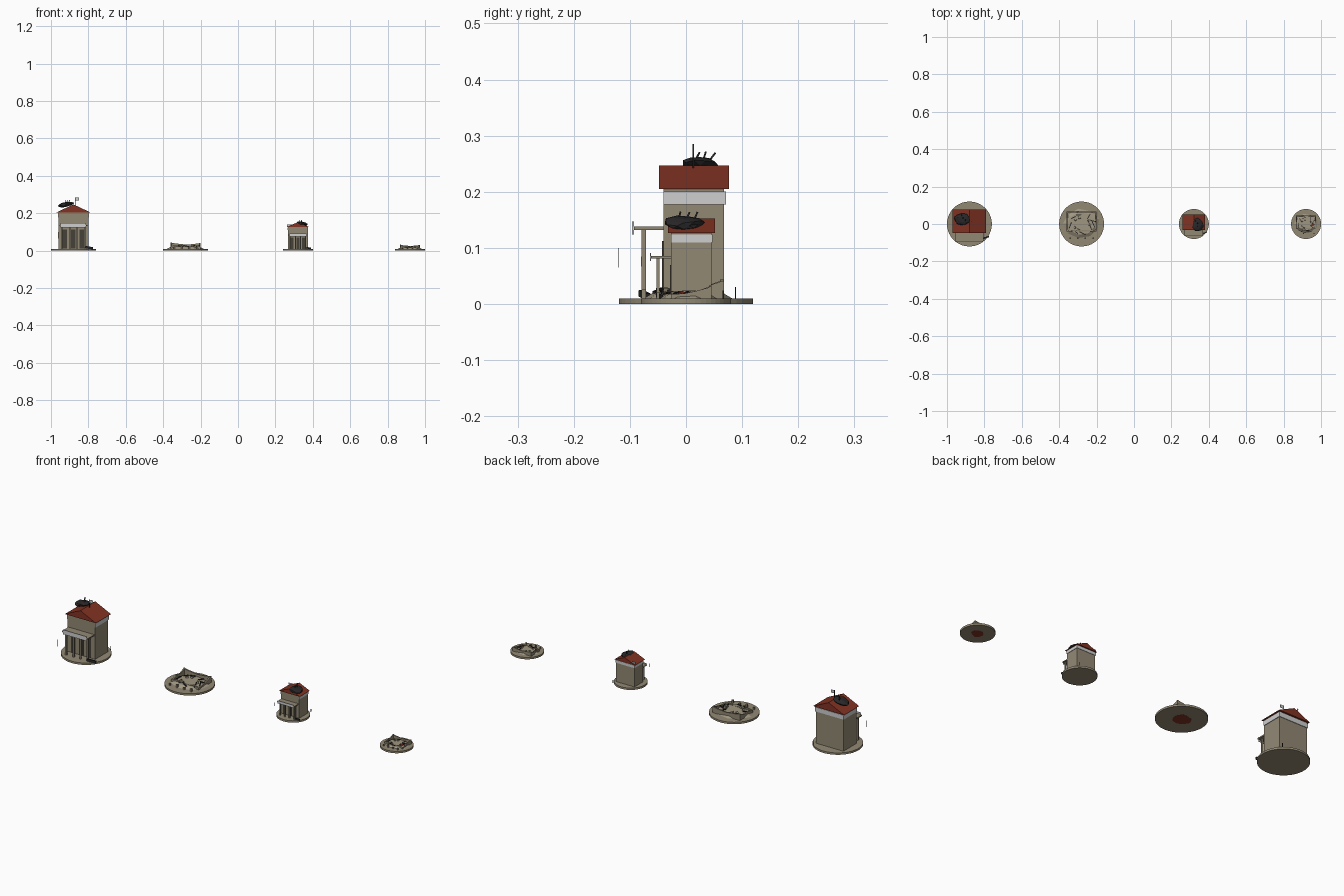
import bpy, bmesh, math, random
from mathutils import Matrix, Vector, Euler

if "Cube" in bpy.data.objects:
    bpy.data.objects.remove(bpy.data.objects["Cube"])
random.seed(4)

def mat(name, c):
    m = bpy.data.materials.new(name)
    m.diffuse_color = (*c, 1)
    m.use_nodes = True
    m.node_tree.nodes["Principled BSDF"].inputs["Base Color"].default_value = m.diffuse_color
    return m

STONE = mat("tan_stone", (.29, .25, .175))
PALE = mat("pale_rubble", (.35, .305, .22))
RED = mat("roof_red", (.22, .032, .016))
WHITE = mat("white_trim", (.62, .62, .62))
DARK = mat("charred_dark", (.022, .02, .02))
DOOR = mat("dark_door", (.06, .05, .04))

def finish(name, bm, m):
    bmesh.ops.recalc_face_normals(bm, faces=bm.faces)
    me = bpy.data.meshes.new(name)
    bm.to_mesh(me)
    bm.free()
    me.materials.append(m)
    ob = bpy.data.objects.new(name, me)
    bpy.context.collection.objects.link(ob)
    return ob

def box(name, m, x0, x1, y0, y1, z0, z1, rot=(0, 0, 0)):
    bm = bmesh.new()
    c = Vector(((x0 + x1) / 2, (y0 + y1) / 2, (z0 + z1) / 2))
    M = Matrix.Translation(c) @ Euler(rot).to_matrix().to_4x4() @ Matrix.Diagonal((x1 - x0, y1 - y0, z1 - z0, 1))
    bmesh.ops.create_cube(bm, size=1, matrix=M)
    return finish(name, bm, m)

def drum(name, m, x, y, z0, z1, r0, r1, n=48, sy=1, jitter=0):
    bm = bmesh.new()
    rings = [[], []]
    for i in range(n):
        a = 2 * math.pi * (i + .5) / n
        k = 1 + random.uniform(-jitter, jitter)
        for ring, r, z in ((rings[0], r0, z0), (rings[1], r1, z1)):
            ring.append(bm.verts.new((x + r * k * math.cos(a), y + r * k * sy * math.sin(a), z)))
    for ring in rings:
        bm.faces.new(ring)
    for i in range(n):
        j = (i + 1) % n
        bm.faces.new((rings[0][i], rings[0][j], rings[1][j], rings[1][i]))
    return finish(name, bm, m)

def prism(name, m, pts, push):
    # extrude a planar outline along a vector
    bm = bmesh.new()
    f = bm.faces.new([bm.verts.new(p) for p in pts])
    ext = bmesh.ops.extrude_face_region(bm, geom=[f])
    bmesh.ops.translate(bm, vec=push, verts=[v for v in ext["geom"] if isinstance(v, bmesh.types.BMVert)])
    return finish(name, bm, m)

def broken_wall(name, p, q, tops, push):
    # jagged top from heights spread evenly between p and q
    p, q = Vector(p), Vector(q)
    n = len(tops) - 1
    pts = [(*p, .009), (*q, .009)]
    for i in range(n, -1, -1):
        pts.append((*p.lerp(q, i / n), tops[i]))
    prism(name, STONE, pts, push)

def char_heap(name, x, y, z, rx, ry, rz, tilt):
    # lumpy charred wreckage with sticks
    bm = bmesh.new()
    M = Matrix.Translation((x, y, z)) @ Euler((0, tilt, 0)).to_matrix().to_4x4()
    bmesh.ops.create_icosphere(bm, subdivisions=2, radius=1)
    for v in bm.verts:
        k = random.uniform(.88, 1.08)
        v.co = M @ Vector((v.co.x * rx * k, v.co.y * ry * k, v.co.z * rz * k))
    finish(name, bm, DARK)
    for i in range(3):
        dx, dy, h = random.uniform(-.4, .4) * rx, (i - .5) * .4 * ry, rz * 1.8
        box(f"{name}_stick_{i}", DARK, x + dx - .0015, x + dx + .0015, y + dy - .0015, y + dy + .0015,
            z, z + h, (random.uniform(-.7, -.2), random.uniform(-.3, .3), 0))

def building(tag, cx, s, h):
    X = lambda v: cx + v * s
    def b(name, m, x0, x1, y0, y1, z0, z1):
        box(f"{tag}_{name}", m, X(x0), X(x1), y0 * s, y1 * s, z0 * h, z1 * h)
    drum(f"{tag}_base", STONE, cx, 0, 0, .01, .12 * s, .12 * s)
    b("body", STONE, -.08, .08, -.04, .068, .01, .206)
    # white band on the sides and back
    b("band_right", WHITE, .08, .083, -.04, .07, .177, .2)
    b("band_left", WHITE, -.083, -.08, -.04, .07, .177, .2)
    b("band_back", WHITE, -.083, .083, .068, .071, .177, .2)
    # gabled roof
    prism(f"{tag}_roof", RED, [(X(-.09), -.048 * s, .205 * h), (X(.09), -.048 * s, .205 * h),
                               (X(0), -.048 * s, .247 * h)], (0, .125 * s, 0))
    # porch
    b("canopy", STONE, -.075, .075, -.093, -.04, .132, .138)
    b("fascia", WHITE, -.068, .068, -.096, -.093, .124, .147)
    for i, x in enumerate((-.062, -.02, .02, .062)):
        b(f"column_{i}", STONE, x - .004, x + .004, -.079, -.071, .01, .133)
    for i, x in enumerate((-.045, 0, .045)):
        b(f"door_{i}", DOOR, x - .012, x + .012, -.043, -.04, .012, .112)

# large and small intact buildings
building("large", -.88, 1, 1)
building("small", .32, .667, .617)
char_heap("large_heap", -.92, .025, .247, .044, .033, .014, -.2)
char_heap("small_heap", .342, -.005, .145, .031, .036, .011, .2)

# flag, hanging strips and debris
box("flag_pole", DARK, -.871, -.869, .012, .014, .24, .285)
box("flag", WHITE, -.87, -.85, .0125, .0135, .268, .284)
box("small_flag", WHITE, .262, .288, .045, .046, .13, .14)
box("large_strip", DARK, -.962, -.96, -.12, -.119, .065, .1)
box("small_strip", DARK, .266, .268, -.08, -.079, .067, .085)
box("large_stake", DARK, -.801, -.799, .087, .089, .01, .03)
box("small_stake", DARK, .376, .378, .065, .067, .01, .024)
box("large_debris", DARK, -.82, -.775, -.078, -.07, .01, .022, (0, .15, .3))
box("small_debris", DARK, .365, .39, -.05, -.045, .01, .018, (0, .15, .3))

def ruin(tag, cx, s):
    X = lambda v: cx + v * s
    H = lambda *a: [.01 + v * s for v in a]
    drum(f"{tag}_base", STONE, cx, 0, 0, .01, .12 * s, .12 * s)
    drum(f"{tag}_underside_patch", RED, cx, 0, -.0004, .003, .045 * s, .045 * s, 9, .9, .12)
    drum(f"{tag}_mound", PALE, cx, .002 * s, .009, .01 + .011 * s, .098 * s, .074 * s, 9, .8, .07)
    # broken outer walls
    t = .007 * s
    broken_wall(f"{tag}_back_wall", (X(-.08), .068 * s), (X(.08), .068 * s),
                H(.034, .028, .026, .022, .024, .027, .031), (0, -t, 0))
    broken_wall(f"{tag}_left_wall", (X(-.08), -.04 * s), (X(-.08), .068 * s), H(.012, .022, .02, .034), (t, 0, 0))
    broken_wall(f"{tag}_right_wall", (X(.08), -.04 * s), (X(.08), .068 * s), H(.011, .013, .021, .031), (-t, 0, 0))
    broken_wall(f"{tag}_front_wall", (X(-.08), -.04 * s), (X(.08), -.04 * s),
                H(.014, .02, .012, .013, .011, .018, .011), (0, t, 0))
    # column stubs
    for i, x in enumerate((-.062, -.02, .02, .062)):
        box(f"{tag}_stub_{i}", STONE, X(x - .004), X(x + .004), -.079 * s, -.071 * s, .009, .01 + (.012 + .005 * (i % 2)) * s)
    # charred beams and loose stone
    for i in range(9):
        a = i * 2.4
        x, y = X(.062 * math.cos(a)), .05 * s * math.sin(a)
        L = random.uniform(.012, .02) * s
        w = .0022 * s
        z = .01 + .014 * s
        box(f"{tag}_beam_{i}", DARK, x - L, x + L, y - w, y + w, z - w, z + w,
            (0, random.uniform(-.3, .3), random.uniform(0, 3)))
    for i in range(6):
        a = i * 1.9 + .5
        x, y, r = X(.045 * math.cos(a)), .036 * s * math.sin(a), .006 * s
        box(f"{tag}_stone_{i}", STONE, x - r, x + r, y - r, y + r, .01 + .008 * s, .01 + .016 * s, (.2, .3, a))

ruin("large_ruin", -.28, 1)
ruin("small_ruin", .92, .667)
# red roof scrap on the small ruin
box("roof_scrap", RED, .945, .962, -.012, -.002, .018, .021, (.1, .2, .5))
